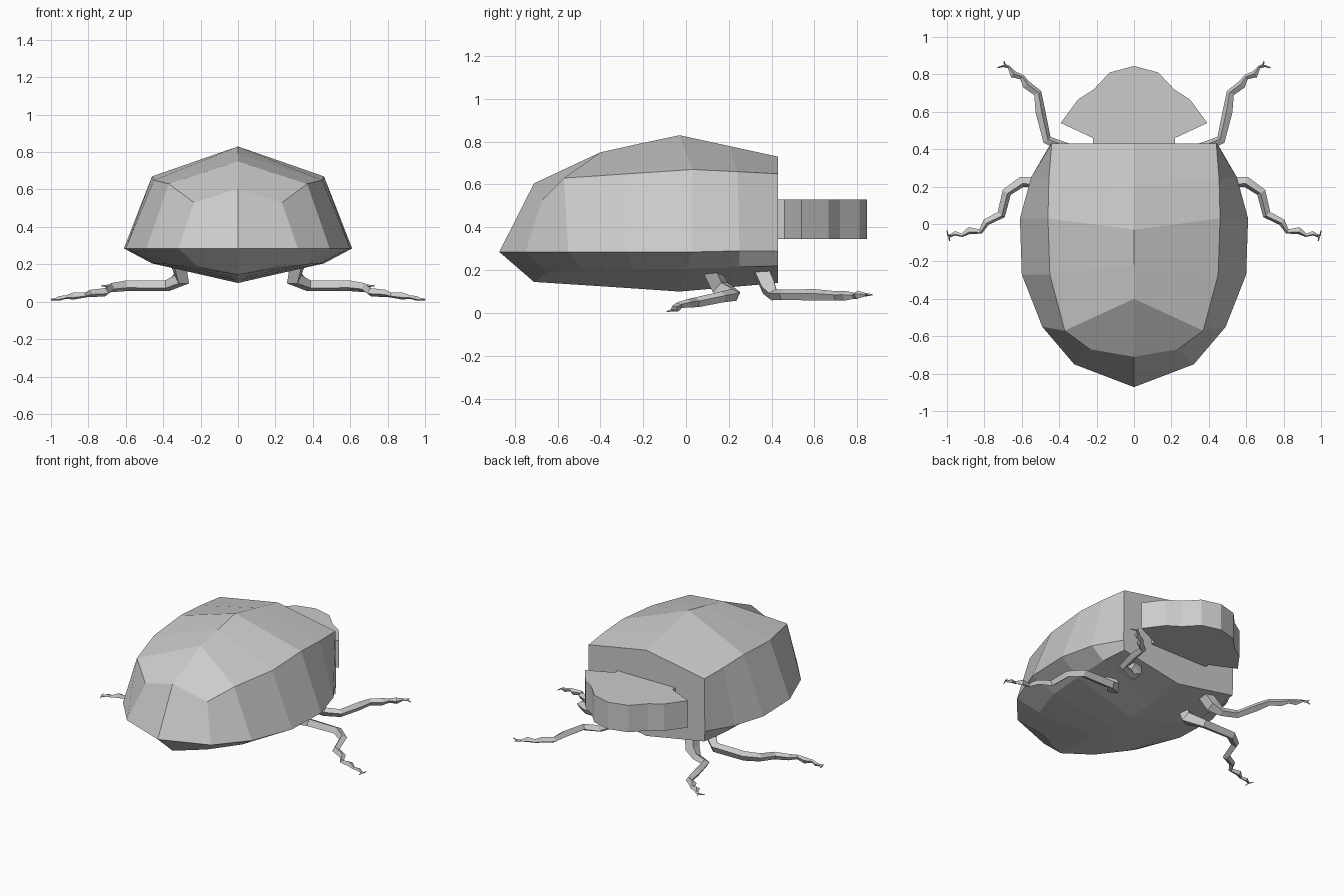
import bpy

if "Cube" in bpy.data.objects:
    bpy.data.objects.remove(bpy.data.objects["Cube"])

def add_mesh(name, verts, faces):
    me = bpy.data.meshes.new(name)
    me.from_pydata(verts, [], faces)
    ob = bpy.data.objects.new(name, me)
    bpy.context.collection.objects.link(ob)
    return ob

# Shell: half sections (ridge, shoulder, rim, belly, keel) from neck to tail
sections = [
    [(0, .43, .73), (.44, .43, .65), (.445, .43, .29), (.44, .43, .22), (0, .43, .14)],
    [(0, .2, .78), (.455, .24, .66), (.55, .25, .29), (.46, .25, .215), (0, .2, .12)],
    [(0, -.03, .83), (.46, .03, .67), (.61, .03, .285), (.46, 0, .205), (0, -.03, .1)],
    [(0, -.22, .79), (.45, -.27, .65), (.6, -.27, .285), (.44, -.25, .205), (0, -.22, .113)],
    [(0, -.4, .75), (.37, -.57, .63), (.49, -.55, .285), (.37, -.48, .2), (0, -.4, .125)],
    [(0, -.71, .605), (.235, -.67, .53), (.32, -.75, .285), (.22, -.65, .19), (0, -.71, .145)],
]
verts = [p for s in sections for p in s]
faces = [(i*5+j, i*5+j+1, i*5+j+6, i*5+j+5) for i in range(5) for j in range(4)]
tip = len(verts)
verts.append((0, -.872, .285))
faces += [(25, 26, 27, tip), (tip, 27, 28, 29), (4, 3, 2, 1, 0)]
shell = add_mesh("shell", verts, faces)
m = shell.modifiers.new("mirror", 'MIRROR')
m.merge_threshold = 0.001

# Head: flat scalloped plate pushed out from the neck
half = [(.22, .42), (.22, .46), (.392, .54), (.30, .665), (.215, .72), (.13, .81)]
outline = half + [(0, .845)] + [(-x, y) for x, y in reversed(half)]
n = len(outline)
add_mesh("head", [(x, y, z) for z in (.345, .53) for x, y in outline],
         [tuple(reversed(range(n))), tuple(range(n, 2*n))] +
         [(i, (i+1) % n, (i+1) % n + n, i+n) for i in range(n)])

# Legs: four-sided tapering tubes with a forked claw
def tube(name, strands):
    cu = bpy.data.curves.new(name, 'CURVE')
    cu.dimensions = '3D'
    cu.bevel_depth = 1
    cu.bevel_resolution = 0
    cu.use_fill_caps = True
    for pts in strands:
        sp = cu.splines.new('POLY')
        sp.points.add(len(pts) - 1)
        for p, (x, y, z, r) in zip(sp.points, pts):
            p.co = (x, y, z, 1)
            p.radius = r
    ob = bpy.data.objects.new(name, cu)
    bpy.context.collection.objects.link(ob)
    bpy.ops.object.select_all(action='DESELECT')
    ob.select_set(True)
    bpy.context.view_layer.objects.active = ob
    bpy.ops.object.convert(target='MESH')

legs = {
    "front_leg": [
        [(.28, .34, .22, .045), (.32, .385, .12, .045), (.37, .41, .085, .028), (.465, .45, .085, .025),
         (.5, .6, .085, .027), (.515, .7, .08, .022), (.575, .745, .08, .023), (.6, .785, .08, .014),
         (.645, .80, .085, .02), (.67, .84, .085, .007)],
        [(.67, .84, .085, .008), (.70, .845, .085, .006), (.73, .835, .085, .003)],
        [(.67, .84, .085, .008), (.69, .85, .085, .006), (.695, .87, .085, .003)]],
    "middle_leg": [
        [(.32, .12, .2, .045), (.30, .16, .12, .045), (.38, .225, .085, .032), (.6, .225, .085, .03),
         (.68, .17, .075, .026), (.71, .05, .05, .024), (.79, .01, .045, .02), (.82, -.04, .035, .014),
         (.88, -.035, .03, .02), (.92, -.06, .025, .01), (.955, -.05, .018, .013), (.98, -.06, .012, .006)],
        [(.97, -.06, .013, .007), (.995, -.06, .012, .005), (1, -.035, .01, .003)],
        [(.97, -.06, .013, .007), (.99, -.07, .012, .005), (.985, -.09, .006, .003)]],
}
for name, strands in legs.items():
    for side, s in (("right", 1), ("left", -1)):
        tube(f"{name}_{side}", [[(s*x, y, z, r) for x, y, z, r in pts] for pts in strands])

# Consistent outward normals and flat faces
for ob in bpy.data.objects:
    bpy.ops.object.select_all(action='DESELECT')
    ob.select_set(True)
    bpy.context.view_layer.objects.active = ob
    for mod in list(ob.modifiers):
        bpy.ops.object.modifier_apply(modifier=mod.name)
    bpy.ops.object.mode_set(mode='EDIT')
    bpy.ops.mesh.select_all(action='SELECT')
    bpy.ops.mesh.normals_make_consistent(inside=False)
    bpy.ops.object.mode_set(mode='OBJECT')
    bpy.ops.object.shade_flat()
